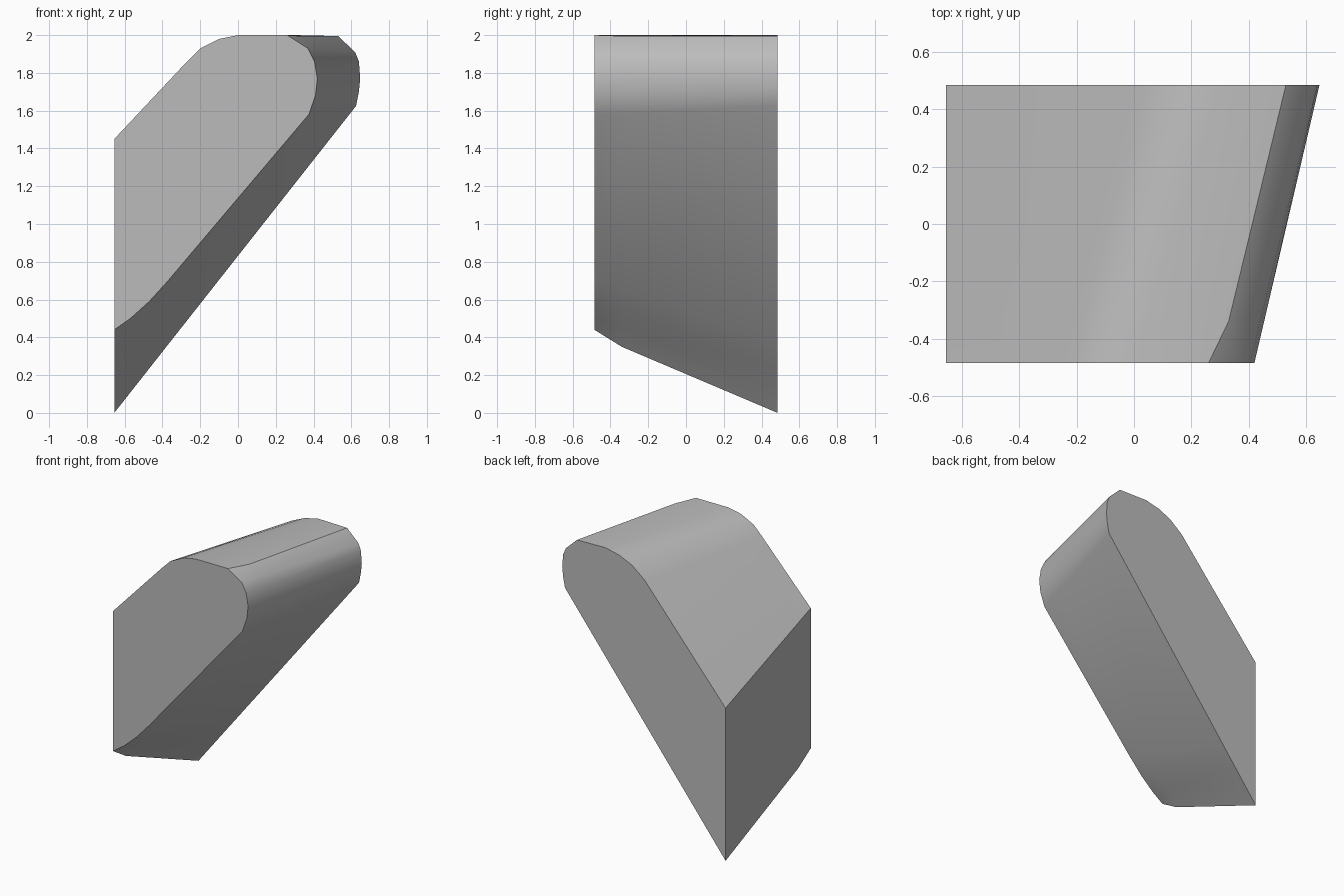
import bpy
import bmesh
import math

cube = bpy.data.objects.get("Cube")
if cube:
    bpy.data.objects.remove(cube, do_unlink=True)

LEFT, FRONT, BACK, MID = -0.655, -0.485, 0.485, -0.34

# Matching outlines (x, z) of the two ends of the slanted bar
front_outline = [(LEFT, 0.44), (-0.57, 0.50), (-0.47, 0.59), (-0.37, 0.70),
                 (0.375, 1.58), (0.41, 1.68), (0.42, 1.77), (0.405, 1.86),
                 (0.37, 1.93), (0.26, 2.0), (0.0, 2.0), (-0.1, 1.98),
                 (-0.2, 1.93), (-0.27, 1.86), (LEFT, 1.45)]
back_outline = [(LEFT, 0.0), (-0.57, 0.108), (-0.47, 0.235), (-0.37, 0.362),
                (0.625, 1.625), (0.64, 1.70), (0.647, 1.77), (0.64, 1.86),
                (0.62, 1.91), (0.53, 1.995), (0.30, 2.0), (0.19, 1.975),
                (0.09, 1.93), (-0.01, 1.85), (LEFT, 1.10)]

# Middle section where the rounded front lower corner begins
t = (MID - FRONT) / (BACK - FRONT)
mid_outline = [(a[0] + (b[0] - a[0]) * t, a[1] + (b[1] - a[1]) * t)
               for a, b in zip(front_outline, back_outline)]
mid_outline[0] = (LEFT, 0.35)
mid_outline[1] = (-0.57, 0.45)
mid_outline[9] = (0.33, 1.995)


def loft(name, sections, material):
    """Skin a row of (y, outline) sections and cap both ends."""
    bm = bmesh.new()
    rings = [[bm.verts.new((x, y, z)) for x, z in pts] for y, pts in sections]
    for a, b in zip(rings, rings[1:]):
        for i in range(len(a)):
            j = (i + 1) % len(a)
            bm.faces.new((a[i], a[j], b[j], b[i]))
    bm.faces.new(rings[0])
    bm.faces.new(rings[-1][::-1])
    bmesh.ops.recalc_face_normals(bm, faces=bm.faces)
    mesh = bpy.data.meshes.new(name)
    bm.to_mesh(mesh)
    bm.free()
    mesh.materials.append(material)
    obj = bpy.data.objects.new(name, mesh)
    bpy.context.collection.objects.link(obj)
    return obj


grey = bpy.data.materials.new("plain_grey")
grey.use_nodes = True
colour = (0.5, 0.5, 0.5, 1.0)
grey.diffuse_color = colour
grey.node_tree.nodes["Principled BSDF"].inputs["Base Color"].default_value = colour

# Slanted bar with a rounded upper end
bar = loft("slanted_bar", [(FRONT, front_outline), (MID, mid_outline),
                           (BACK, back_outline)], grey)
bpy.ops.object.select_all(action="DESELECT")
bar.select_set(True)
bpy.context.view_layer.objects.active = bar
bpy.ops.object.shade_smooth_by_angle(angle=math.radians(30))
